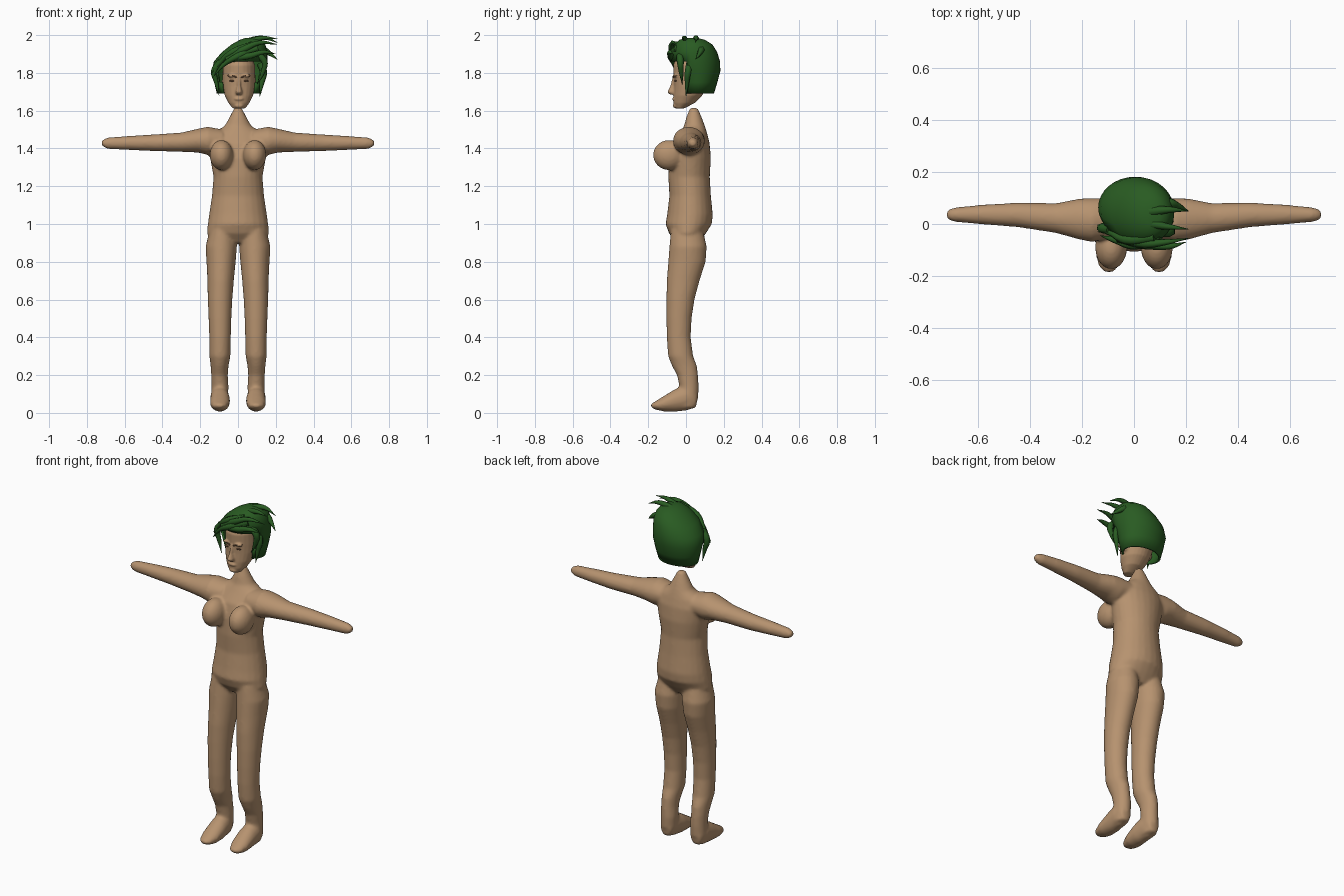
import bpy
import bmesh
from math import cos, sin, tau
from mathutils import Matrix, Vector

if "Cube" in bpy.data.objects:
    bpy.data.objects.remove(bpy.data.objects["Cube"], do_unlink=True)


def make_material(name, rgb):
    mat = bpy.data.materials.new(name)
    mat.use_nodes = True
    colour = (*rgb, 1)
    mat.diffuse_color = colour
    shader = next(n for n in mat.node_tree.nodes if n.type == "BSDF_PRINCIPLED")
    shader.inputs["Base Color"].default_value = colour
    shader.inputs["Roughness"].default_value = .8
    return mat


skin = make_material("warm skin", (.47, .29, .16))
green = make_material("dark green hair", (.022, .105, .016))
brown = make_material("brow brown", (.16, .085, .045))


def loft(bm, axis, rows, sides=24, closed=True):
    """Join elliptical rings; each row holds a position and two extents."""
    rings = []
    for t, a0, a1, b0, b1 in rows:
        ring = []
        for i in range(sides):
            angle = tau * i / sides
            a = (a0 + a1) / 2 + (a1 - a0) / 2 * cos(angle)
            b = (b0 + b1) / 2 + (b1 - b0) / 2 * sin(angle)
            place = {"x": (t, a, b), "y": (a, t, b), "z": (a, b, t)}[axis]
            ring.append(bm.verts.new(place))
        rings.append(ring)
    for low, high in zip(rings, rings[1:]):
        for i in range(sides):
            j = (i + 1) % sides
            bm.faces.new((low[i], low[j], high[j], high[i]))
    bm.faces.new(rings[-1])
    if closed:
        bm.faces.new(rings[0][::-1])


def mirrored(axis, rows, side):
    """Flip a row table to the chosen side of x."""
    if axis == "x":
        return [(side * t, *rest) for t, *rest in rows]
    return [(t, side * a, side * b, c, d) for t, a, b, c, d in rows]


def blob(bm, centre, radii):
    matrix = Matrix.Translation(centre) @ Matrix.Diagonal((*radii, 1))
    bmesh.ops.create_uvsphere(bm, u_segments=20, v_segments=12, radius=1, matrix=matrix)


def finish(bm, name, mat):
    bmesh.ops.recalc_face_normals(bm, faces=bm.faces[:])
    mesh = bpy.data.meshes.new(name)
    bm.to_mesh(mesh)
    bm.free()
    mesh.materials.append(mat)
    obj = bpy.data.objects.new(name, mesh)
    bpy.context.collection.objects.link(obj)
    smooth(obj)
    return obj


def smooth(obj):
    for poly in obj.data.polygons:
        poly.use_smooth = True


def blend(obj, voxel, passes):
    """Fuse overlapping shells into one soft surface."""
    fuse = obj.modifiers.new("fuse", "REMESH")
    fuse.mode = "VOXEL"
    fuse.voxel_size = voxel
    fuse.use_smooth_shade = True
    relax = obj.modifiers.new("relax", "SMOOTH")
    relax.factor = .5
    relax.iterations = passes


def strands(name, mat, thickness, paths):
    """Tapered locks; every path runs from root to pointed tip."""
    curve = bpy.data.curves.new(name, "CURVE")
    curve.dimensions = "3D"
    curve.bevel_depth = thickness
    curve.bevel_resolution = 1
    curve.resolution_u = 6
    curve.use_fill_caps = True
    for path in paths:
        spline = curve.splines.new("BEZIER")
        spline.bezier_points.add(len(path) - 1)
        for i, (point, place) in enumerate(zip(spline.bezier_points, path)):
            point.co = place
            point.handle_left_type = point.handle_right_type = "AUTO"
            point.radius = 1 - .95 * (i / (len(path) - 1)) ** 2
    curve.materials.append(mat)
    obj = bpy.data.objects.new(name, curve)
    bpy.context.collection.objects.link(obj)
    bpy.ops.object.select_all(action="DESELECT")
    obj.select_set(True)
    bpy.context.view_layer.objects.active = obj
    bpy.ops.object.convert(target="MESH")
    smooth(bpy.context.view_layer.objects.active)


# Body: torso, legs, feet, arms and chest fused together
torso = [(.9, -.1, .1, -.05, .07), (.95, -.165, .165, -.09, .105),
         (1, -.16, .16, -.108, .137), (1.05, -.153, .153, -.1, .142),
         (1.15, -.138, .138, -.088, .132), (1.25, -.13, .13, -.094, .126),
         (1.35, -.148, .148, -.09, .132), (1.43, -.16, .16, -.07, .125),
         (1.48, -.13, .13, -.035, .112), (1.52, -.07, .07, -.01, .1),
         (1.56, -.048, .048, 0, .085), (1.615, -.02, .02, .02, .062)]
leg = [(.97, .015, .15, -.08, .09), (.88, .006, .172, -.088, .11),
       (.8, .012, .167, -.094, .104), (.7, .022, .162, -.102, .072),
       (.6, .03, .16, -.104, .045), (.5, .035, .156, -.104, .03),
       (.4, .038, .152, -.102, .025), (.3, .04, .152, -.095, .038),
       (.25, .05, .145, -.075, .058), (.2, .054, .142, -.048, .064),
       (.14, .05, .14, -.035, .067), (.08, .052, .142, -.04, .065),
       (.025, .062, .135, -.04, .05)]
foot = [(.055, .065, .13, .03, .11), (0, .048, .146, .012, .15),
        (-.06, .042, .147, .006, .125), (-.12, .045, .147, .008, .088),
        (-.165, .06, .135, .018, .06), (-.185, .08, .115, .03, .048)]
arm = [(.08, -.05, .1, 1.39, 1.5), (.16, -.07, .1, 1.365, 1.515),
       (.21, -.06, .098, 1.378, 1.505), (.3, -.035, .08, 1.382, 1.484),
       (.45, -.012, .082, 1.386, 1.474), (.58, -.002, .075, 1.392, 1.466),
       (.69, .008, .064, 1.397, 1.458), (.72, .018, .054, 1.412, 1.444)]
bm = bmesh.new()
loft(bm, "z", torso)
for side in (-1, 1):
    loft(bm, "z", mirrored("z", leg, side))
    loft(bm, "y", mirrored("y", foot, side))
    loft(bm, "x", mirrored("x", arm, side))
    blob(bm, (side * .088, -.09, 1.365), (.062, .085, .08))
blend(finish(bm, "body", skin), .008, 8)

# Head with nose, brow ridge, lips and ears
skull = [(1.612, -.028, .038, -.055, -.01), (1.64, -.05, .06, -.066, .045),
         (1.68, -.07, .08, -.066, .085), (1.73, -.08, .09, -.064, .115),
         (1.78, -.082, .092, -.066, .13), (1.84, -.08, .09, -.068, .13),
         (1.9, -.06, .07, -.045, .1), (1.93, -.02, .03, 0, .06)]
nose = [(1.685, -.01, .02, -.084, -.04), (1.698, -.014, .024, -.1, -.04),
        (1.73, -.006, .016, -.084, -.04), (1.78, -.004, .014, -.07, -.04)]
bm = bmesh.new()
loft(bm, "z", skull)
loft(bm, "z", nose, 12)
blob(bm, (.005, -.062, 1.662), (.026, .012, .009))
blob(bm, (.005, -.05, 1.626), (.026, .02, .014))
for side in (-1, 1):
    blob(bm, (.005 + side * .034, -.057, 1.785), (.03, .012, .008))
    blob(bm, (.005 + side * .082, .035, 1.735), (.012, .022, .034))
blend(finish(bm, "head", skin), .005, 3)

# Eyes and slanted brows
bm = bmesh.new()
for side in (-1, 1):
    blob(bm, (.005 + side * .036, -.055, 1.758), (.016, .007, .005))
finish(bm, "eyes", brown)
strands("brows", brown, .004, [
    [(.005 + s * .012, -.069, 1.775), (.005 + s * .036, -.065, 1.786),
     (.005 + s * .062, -.046, 1.788)] for s in (-1, 1)])

# Hair cap with the face left open
cap = [(1.69, -.112, .122, -.02, .148), (1.75, -.126, .136, -.035, .166),
       (1.81, -.138, .148, -.055, .182), (1.86, -.128, .155, -.078, .18),
       (1.91, -.085, .155, -.08, .165), (1.95, -.035, .145, -.06, .14),
       (1.975, .01, .125, -.035, .1), (1.985, .04, .1, 0, .06)]
bm = bmesh.new()
loft(bm, "z", cap, 32, closed=False)
opening = [f for f in bm.faces
           if f.calc_center_median().y < .005 and f.calc_center_median().z < 1.85]
bmesh.ops.delete(bm, geom=opening, context="FACES")
hair = finish(bm, "hair_cap", green)
shell = hair.modifiers.new("shell", "SOLIDIFY")
shell.thickness = .012
shell.offset = -1

# Swept fringe, crown tips and side locks
strands("hair_strands", green, .021, [
    [(.1, -.045, 1.93), (0, -.08, 1.89), (-.08, -.06, 1.84), (-.13, -.045, 1.78)],
    [(.08, -.05, 1.95), (-.03, -.06, 1.91), (-.1, -.03, 1.85), (-.14, -.03, 1.8)],
    [(-.02, -.07, 1.88), (.06, -.08, 1.89), (.14, -.085, 1.91), (.2, -.07, 1.9)],
    [(-.06, -.05, 1.87), (.04, -.075, 1.93), (.12, -.07, 1.96), (.21, -.055, 1.95)],
    [(-.02, 0, 1.93), (.06, 0, 1.965), (.13, -.01, 1.985), (.21, -.02, 1.98)],
    [(0, .04, 1.94), (.08, .05, 1.975), (.14, .055, 1.985), (.21, .05, 1.96)],
    [(.08, .08, 1.93), (.14, .08, 1.92), (.17, .07, 1.9), (.21, .05, 1.87)],
    [(.1, -.03, 1.9), (.14, -.03, 1.86), (.13, -.025, 1.8), (.1, -.02, 1.74)],
    [(-.09, -.02, 1.86), (-.125, -.015, 1.81), (-.115, -.01, 1.75), (-.1, -.01, 1.68)],
    [(.12, .02, 1.85), (.135, .01, 1.8), (.125, .005, 1.74), (.115, 0, 1.675)]])
